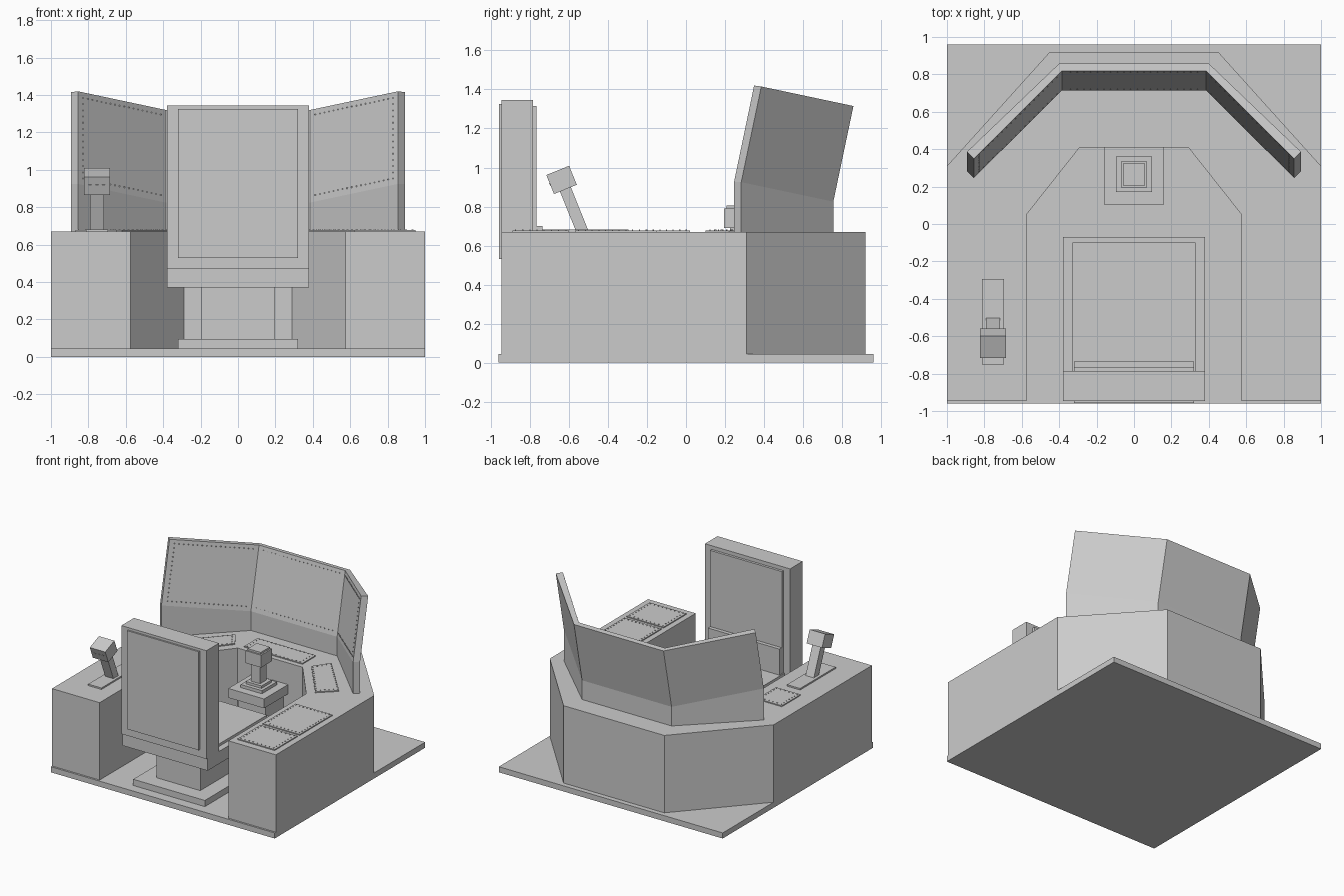
import bpy, bmesh
from math import radians
from mathutils import Vector, Matrix

if "Cube" in bpy.data.objects:
    bpy.data.objects.remove(bpy.data.objects["Cube"])


def finish(name, bm):
    bmesh.ops.recalc_face_normals(bm, faces=bm.faces)
    me = bpy.data.meshes.new(name)
    bm.to_mesh(me)
    bm.free()
    ob = bpy.data.objects.new(name, me)
    bpy.context.collection.objects.link(ob)
    return ob


def box(name, x, y, z, pivot=None, tilt=0):
    """Box from ranges; optional tilt about the x axis through a pivot."""
    bm = bmesh.new()
    bmesh.ops.create_cube(bm, size=1)
    for v in bm.verts:
        v.co = Vector([(a + b) / 2 + c * (b - a) for (a, b), c in zip((x, y, z), v.co)])
    if pivot:
        bmesh.ops.rotate(bm, verts=bm.verts, cent=pivot,
                         matrix=Matrix.Rotation(radians(tilt), 3, 'X'))
    return finish(name, bm)


def prism(name, outline, z0, z1):
    bm = bmesh.new()
    face = bm.faces.new([bm.verts.new((x, y, z0)) for x, y in outline])
    ext = bmesh.ops.extrude_face_region(bm, geom=[face])
    for v in ext['geom']:
        if isinstance(v, bmesh.types.BMVert):
            v.co.z = z1
    return finish(name, bm)


rivets = bmesh.new()


def rivet_row(p, q, step=0.035, size=0.006):
    p, q = Vector(p), Vector(q)
    n = max(1, round((q - p).length / step))
    for i in range(n + 1):
        bmesh.ops.create_cube(rivets, size=size,
                              matrix=Matrix.Translation(p.lerp(q, i / n)))


def control_panel(name, outline):
    """Thin plate on the console with rivets around its rim."""
    prism(name, outline, 0.668, 0.678)
    c = sum((Vector(p) for p in outline), Vector((0, 0))) / len(outline)
    pts = [Vector(p) + (c - Vector(p)).normalized() * 0.025 for p in outline]
    for a, b in zip(pts, pts[1:] + pts[:1]):
        rivet_row((*a, 0.679), (*b, 0.679))


def rect(x0, x1, y0, y1):
    return [(x0, y0), (x1, y0), (x1, y1), (x0, y1)]


# Floor and wrap-around console
box("floor_plate", (-1, 1), (-.96, .96), (0, .045))
half = [(.45, .92), (1, .31), (1, -.945), (.575, -.945), (.575, .05), (.29, .41)]
prism("console", half + [(-x, y) for x, y in reversed(half)], .045, .67)

# Three-sided screen: upright foot, then leaning back
columns = []
for ix, iy, ox, oy, bend, top in [(.856, .246, .893, .283, .925, 1.42),
                                  (.385, .715, .40, .755, .825, 1.32)]:
    columns.append([(ix, iy, .67), (ix, iy, bend), (ix, iy + .103, top),
                    (ox, oy + .103, top - .005), (ox, oy, bend), (ox, oy, .67)])
columns += [[(-x, y, z) for x, y, z in c] for c in reversed(columns)]
bm = bmesh.new()
rings = [[bm.verts.new(p) for p in c] for c in columns]
for a, b in zip(rings, rings[1:]):
    for i in range(6):
        j = (i + 1) % 6
        bm.faces.new((a[i], a[j], b[j], b[i]))
for r in (rings[0], rings[-1]):
    bm.faces.new((r[0], r[1], r[4], r[5]))
    bm.faces.new((r[1], r[2], r[3], r[4]))
finish("screen", bm)

# Rivets along the screen borders
for k, (a, b) in enumerate(zip(columns, columns[1:])):
    def at(s, t):
        lo = Vector(a[1]).lerp(Vector(b[1]), s)
        hi = Vector(a[2]).lerp(Vector(b[2]), s)
        return lo.lerp(hi, t)
    for t in (.07, .94):
        rivet_row(at(.06, t), at(.94, t))
    if k != 1:
        s = .06 if k == 0 else .94
        rivet_row(at(s, .07), at(s, .94))

# Control panels on the console
control_panel("front_panel", rect(-.26, .26, .45, .62))
diagonal = [(.34, .45), (.62, .10), (.75, .22), (.43, .58)]
control_panel("right_diagonal_panel", diagonal)
control_panel("left_diagonal_panel", [(-x, y) for x, y in reversed(diagonal)])
control_panel("right_rear_panel", rect(.62, .95, -.89, -.60))
control_panel("right_middle_panel", rect(.62, .95, -.57, -.15))
control_panel("left_panel", rect(-.87, -.65, -.22, .02))

# Seat
box("seat_foot", (-.32, .32), (-.88, -.13), (.045, .095))
box("seat_pedestal", (-.195, .195), (-.76, -.25), (.095, .37))
box("seat_base", (-.38, .38), (-.93, -.07), (.37, .47))
box("seat_cushion", (-.33, .33), (-.785, -.10), (.47, .49))
box("seat_back", (-.38, .38), (-.945, -.785), (.47, 1.345))
box("seat_back_cover", (-.32, .32), (-.958, -.945), (.53, 1.325))
box("seat_back_pad", (-.32, .32), (-.785, -.765), (.49, 1.315))
box("lumbar_pad", (-.32, .32), (-.765, -.735), (.49, .70))

# Centre control stick on its shelf
box("stick_column", (-.12, .12), (.18, .41), (.045, .42))
box("stick_shelf", (-.16, .16), (.105, .41), (.42, .495))
box("stick_plate", (-.095, .095), (.17, .36), (.495, .52))
box("stick_collar", (-.07, .07), (.20, .33), (.52, .54))
box("stick_shaft", (-.04, .04), (.225, .305), (.54, .70))
box("stick_grip", (-.07, .07), (.195, .335), (.69, .79))
box("stick_cap", (-.058, .058), (.207, .323), (.79, .805))

# Tilted side lever
pivot = (-.753, -.53, .67)
box("lever_plate", (-.813, -.695), (-.75, -.295), (.668, .682))
box("lever_shaft", (-.79, -.716), (-.56, -.50), (.66, .91), pivot, 22)
box("lever_grip", (-.823, -.685), (-.593, -.467), (.905, 1.01), pivot, 22)
for x in (-.79, -.754, -.718):
    box("lever_button", (x - .008, x + .008), (-.595, -.59), (.95, .966), pivot, 22)

finish("rivets", rivets)
